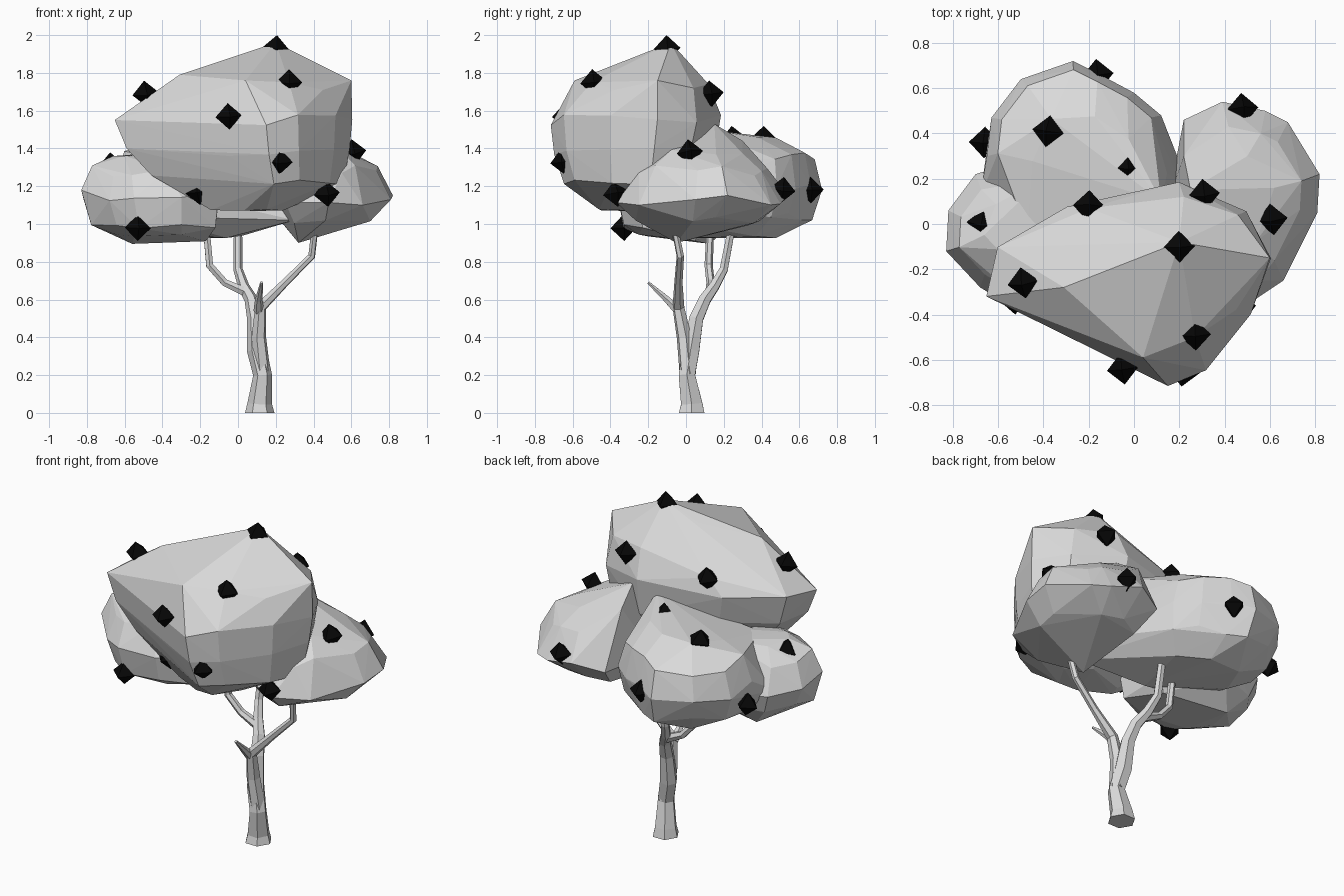
import bpy, bmesh, random
from mathutils import Vector, Euler

random.seed(4)
cube = bpy.data.objects.get("Cube")
if cube:
    bpy.data.objects.remove(cube)


def material(name, rgb):
    m = bpy.data.materials.new(name)
    m.use_nodes = True
    m.diffuse_color = (*rgb, 1)
    m.node_tree.nodes["Principled BSDF"].inputs["Base Color"].default_value = (*rgb, 1)
    return m


pale_grey = material("pale grey", (0.7, 0.7, 0.7))
black = material("black", (0.002, 0.002, 0.002))


def add_object(name, data, mat):
    data.materials.append(mat)
    obj = bpy.data.objects.new(name, data)
    bpy.context.collection.objects.link(obj)
    return obj


def mesh_object(name, bm, mat):
    bmesh.ops.recalc_face_normals(bm, faces=bm.faces)
    mesh = bpy.data.meshes.new(name)
    bm.to_mesh(mesh)
    bm.free()
    return add_object(name, mesh, mat)


def leaf_clump(name, plan, levels, corners):
    """Faceted clump: plan outline shrunk towards a pivot per height, plus corners."""
    bm = bmesh.new()
    for z, px, py, scale in levels:
        pivot = Vector((px, py))
        for i, corner in enumerate(plan):
            # Small, narrow levels need only every other corner
            if scale < 0.7 and i % 2:
                continue
            p = pivot.lerp(Vector(corner), scale)
            wobble = 0.04 * min(scale, 0.8)
            bm.verts.new((p.x, p.y, z + random.uniform(-wobble, wobble)))
    for corner in corners:
        bm.verts.new(corner)
    result = bmesh.ops.convex_hull(bm, input=bm.verts)
    inner = {v for v in result["geom_interior"] + result["geom_unused"]
             if isinstance(v, bmesh.types.BMVert)}
    bmesh.ops.delete(bm, geom=list(inner), context='VERTS')
    return mesh_object(name, bm, pale_grey)


# Foliage clumps
leaf_clump("upper_foliage",
           [(-.66, -.32), (-.3, -.47), (-.08, -.6), (.15, -.72), (.32, -.65), (.52, -.4),
            (.61, -.15), (.5, .06), (.2, .19), (-.3, .08), (-.61, -.1)],
           [(1.08, .08, -.38, .3), (1.23, .35, -.35, .8), (1.38, .35, -.4, .93),
            (1.55, .1, -.3, .99)],
           [(-.31, -.28, 1.79), (.04, -.59, 1.76), (.27, -.5, 1.75), (.45, -.38, 1.71),
            (.6, -.15, 1.76), (.46, .04, 1.72), (.22, .12, 1.74), (-.2, .07, 1.65),
            (.2, -.08, 1.96), (0, -.1, 1.87)])
leaf_clump("back_foliage",
           [(-.65, .3), (-.63, .47), (-.5, .64), (-.27, .72), (-.15, .66), (0, .58),
            (.12, .48), (.2, .2), (0, -.1), (-.5, -.1)],
           [(.93, -.15, .2, .6), (1.05, -.1, .2, .9), (1.2, 0, 0, 1),
            (1.36, -.25, .4, .88), (1.44, -.2, .25, .55)],
           [(.3, -.12, 1.02), (.27, .1, 1.08), (-.68, .12, 1.12), (.12, .1, 1.5)])
leaf_clump("right_foliage",
           [(-.83, -.12), (-.82, .06), (-.7, .22), (-.45, .3), (-.1, .1), (-.1, -.25),
            (-.3, -.36), (-.55, -.36), (-.68, -.28)],
           [(.92, -.3, -.05, .65), (1.0, -.3, -.05, .9), (1.15, 0, 0, 1),
            (1.28, -.6, -.05, .75), (1.36, -.55, 0, .4)],
           [(-.4, .2, 1.38)])
leaf_clump("left_foliage",
           [(.82, .22), (.81, .05), (.66, -.25), (.48, -.37), (.25, -.25), (.15, .1),
            (.22, .46), (.39, .54), (.58, .5), (.68, .45)],
           [(1.02, .42, 0, .72), (1.13, 0, 0, 1), (1.28, .5, .1, .75), (1.38, .42, .1, .5)],
           [(.32, -.05, .9), (.55, -.25, 1.27), (.25, .15, 1.53), (.22, .3, 1.44)])


def limb(name, points):
    """Tapered six-sided limb through (x, y, z, radius) points."""
    curve = bpy.data.curves.new(name, 'CURVE')
    curve.dimensions = '3D'
    curve.bevel_depth = 1
    curve.bevel_resolution = 1
    curve.use_fill_caps = True
    spline = curve.splines.new('POLY')
    spline.use_smooth = False
    spline.points.add(len(points) - 1)
    for point, (x, y, z, r) in zip(spline.points, points):
        point.co = (x, y, z, 1)
        point.radius = r
    return add_object(name, curve, pale_grey)


# Trunk and branches
limb("trunk", [(.115, .03, 0, .078), (.115, .03, .05, .065), (.13, .005, .2, .05),
               (.1, .025, .33, .052), (.09, .055, .5, .042), (.07, .1, .6, .036),
               (.03, .15, .67, .03), (0, .2, .76, .025), (0, .24, .97, .022)])
limb("front_stem", [(.13, .01, .2, .045), (.11, -.01, .4, .04), (.12, -.04, .56, .032),
                    (.25, -.04, .69, .022), (.39, -.03, .83, .02), (.42, -.08, 1.08, .018)])
limb("broken_twig", [(.11, -.04, .54, .028), (.11, -.1, .6, .02), (.125, -.2, .69, .008)])
limb("right_branch", [(.04, .13, .64, .028), (-.07, .13, .69, .022),
                      (-.15, .12, .78, .022), (-.17, .13, 1.0, .02)])

# Fruit: eight-sided gems scattered over the foliage
FRUIT = [(.2, -.1, 1.93), (.27, -.49, 1.75), (-.05, -.64, 1.57), (-.49, -.26, 1.69),
         (.22, -.65, 1.33), (.47, -.37, 1.16), (-.21, -.36, 1.17), (-.53, -.33, .98),
         (-.67, 0, 1.31), (.61, .02, 1.38), (.48, .51, 1.18), (.31, .13, 1.69),
         (-.2, .08, 1.65), (-.03, .25, 1.45), (-.38, .41, 1.45), (-.16, .66, 1.18),
         (-.66, .36, 1.12)]
for n, place in enumerate(FRUIT):
    bm = bmesh.new()
    bmesh.ops.create_uvsphere(bm, u_segments=4, v_segments=2, radius=0.07)
    fruit = mesh_object(f"fruit_{n + 1}", bm, black)
    fruit.location = place
    fruit.rotation_euler = Euler([random.uniform(-.15, .15) for _ in range(3)])
